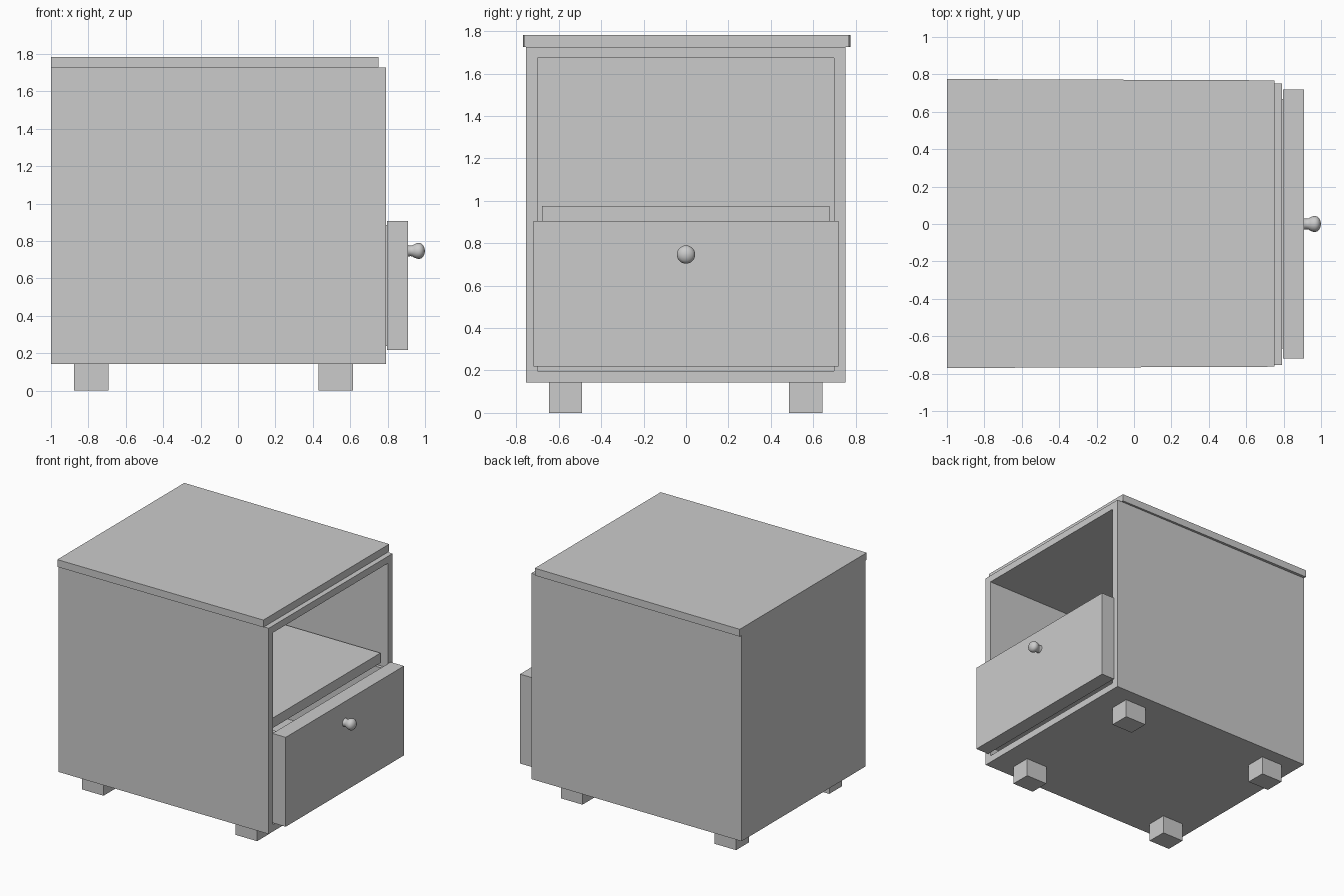
import bpy, bmesh, math
from mathutils import Vector

if "Cube" in bpy.data.objects:
    bpy.data.objects.remove(bpy.data.objects["Cube"])


def finish(name, bm):
    bmesh.ops.recalc_face_normals(bm, faces=bm.faces[:])
    me = bpy.data.meshes.new(name)
    bm.to_mesh(me)
    bm.free()
    ob = bpy.data.objects.new(name, me)
    bpy.context.collection.objects.link(ob)
    return ob


def box_bm(lo, hi):
    bm = bmesh.new()
    bmesh.ops.create_cube(bm, size=1)
    for v in bm.verts:
        v.co = Vector([lo[i] if v.co[i] < 0 else hi[i] for i in range(3)])
    bm.normal_update()
    return bm


def box(name, lo, hi):
    return finish(name, box_bm(lo, hi))


def hollow_box(name, lo, hi, axis, wall):
    """Box opened on its positive side along axis, with even walls."""
    bm = box_bm(lo, hi)
    face = max(bm.faces, key=lambda f: f.calc_center_median()[axis])
    bmesh.ops.inset_region(bm, faces=[face], thickness=wall)
    ret = bmesh.ops.extrude_face_region(bm, geom=[face])
    push = Vector((0, 0, 0))
    push[axis] = lo[axis] + wall - hi[axis]
    bmesh.ops.translate(bm, vec=push,
                        verts=[g for g in ret["geom"] if isinstance(g, bmesh.types.BMVert)])
    if face.is_valid:
        bmesh.ops.delete(bm, geom=[face], context='FACES_ONLY')
    return finish(name, bm)


# Cabinet shell, open towards +x
hollow_box("cabinet", (-1, -0.755, 0.143), (0.79, 0.752, 1.727), 0, 0.076)

# Shelf, set back a little from the opening
box("shelf", (-0.924, -0.679, 0.9), (0.74, 0.676, 0.977))

# Top panel, very slightly wider at the back
bm = box_bm((-1, -0.77, 1.727), (0.75, 0.775, 1.783))
for v in bm.verts:
    if v.co.x > 0:
        v.co.y *= 0.991
finish("top_panel", bm)

# Drawer: open-topped box and overlapping front
hollow_box("drawer_box", (-0.85, -0.665, 0.238), (0.8, 0.668, 0.885), 2, 0.04)
box("drawer_front", (0.797, -0.719, 0.218), (0.91, 0.719, 0.906))

# Feet
for end, x in (("back", -0.785), ("front", 0.523)):
    for side, y in (("left", -0.568), ("right", 0.565)):
        box(f"{end}_{side}_foot", (x - 0.092, y - 0.078, 0), (x + 0.092, y + 0.078, 0.143))

# Knob: profile turned around the x axis
profile = [(0.908, 0.031), (0.92, 0.028), (0.932, 0.029), (0.943, 0.036), (0.955, 0.041),
           (0.968, 0.043), (0.98, 0.040), (0.99, 0.031), (0.997, 0.017), (1.0, 0)]
bm = bmesh.new()
verts = [bm.verts.new((x, r, 0.747)) for x, r in profile]
edges = [bm.edges.new(p) for p in zip(verts, verts[1:])]
bmesh.ops.spin(bm, geom=verts + edges, cent=(0, 0, 0.747), axis=(1, 0, 0),
               angle=math.tau, steps=32)
bmesh.ops.remove_doubles(bm, verts=bm.verts[:], dist=0.0005)
knob = finish("drawer_knob", bm)
bpy.context.view_layer.objects.active = knob
knob.select_set(True)
bpy.ops.object.shade_smooth_by_angle()
